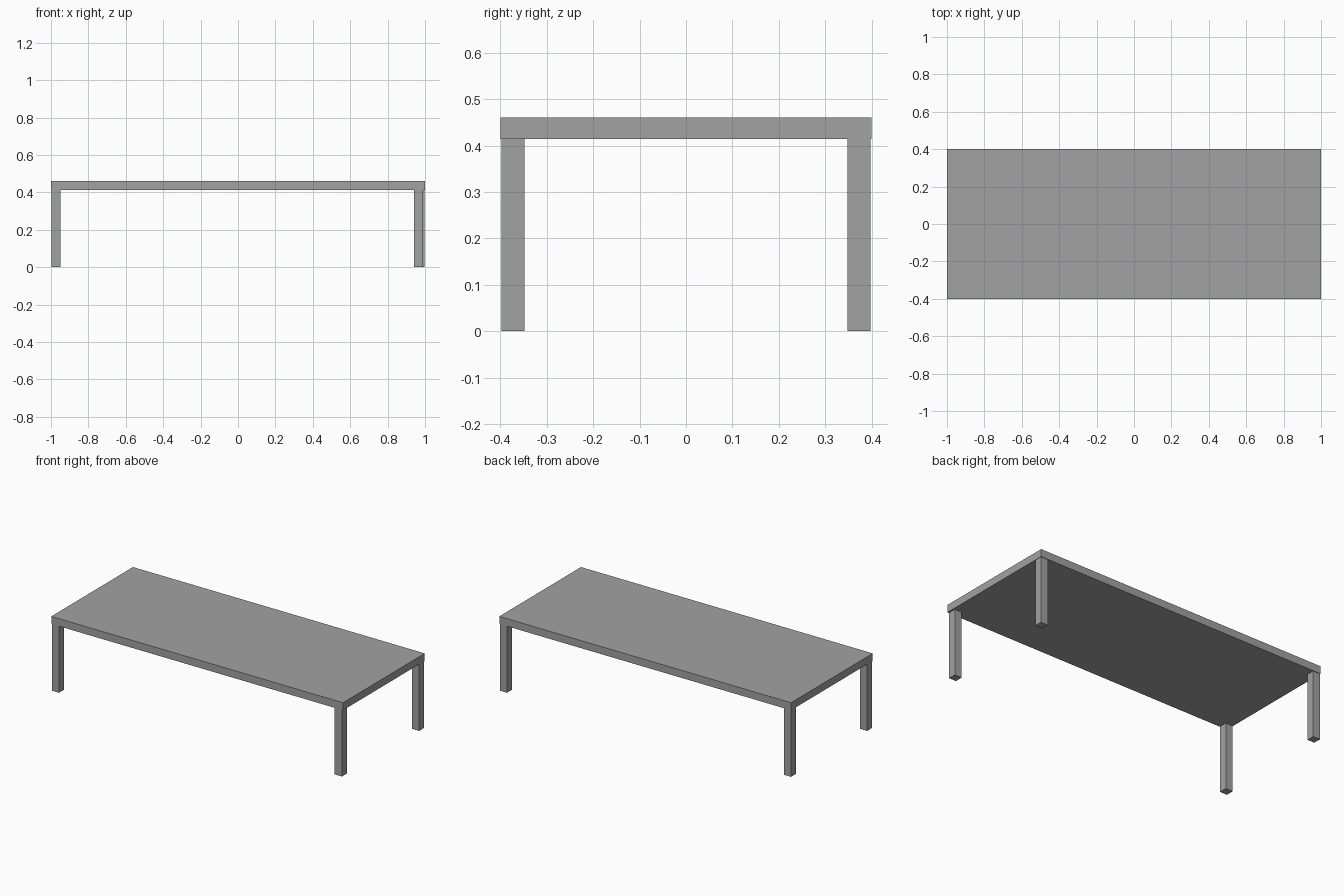
import bpy

if "Cube" in bpy.data.objects:
    bpy.data.objects.remove(bpy.data.objects["Cube"])

grey = bpy.data.materials.new("mid_grey")
grey.diffuse_color = (0.36, 0.36, 0.36, 1.0)
grey.use_nodes = True
grey.node_tree.nodes["Principled BSDF"].inputs["Base Color"].default_value = grey.diffuse_color


def box(name, x0, x1, y0, y1, z0, z1):
    """Axis-aligned box between the given limits."""
    bpy.ops.mesh.primitive_cube_add(
        size=1, location=((x0 + x1) / 2, (y0 + y1) / 2, (z0 + z1) / 2))
    ob = bpy.context.object
    ob.name = name
    ob.scale = (x1 - x0, y1 - y0, z1 - z0)
    bpy.ops.object.transform_apply(location=False, rotation=False, scale=True)
    ob.data.materials.append(grey)
    return ob


TOP, UNDERSIDE = 0.461, 0.414
LEG = 0.049

# Table top
box("table_top", -1, 1, -0.4, 0.4, UNDERSIDE, TOP)

# Legs: outer corner positions (the front right one sits slightly further in)
legs = {
    "front_left_leg": (-0.998, -0.397),
    "back_left_leg": (-0.998, 0.348),
    "front_right_leg": (0.941, -0.397),
    "back_right_leg": (0.949, 0.348),
}
for name, (x, y) in legs.items():
    box(name, x, x + LEG, y, y + LEG, 0, UNDERSIDE)
